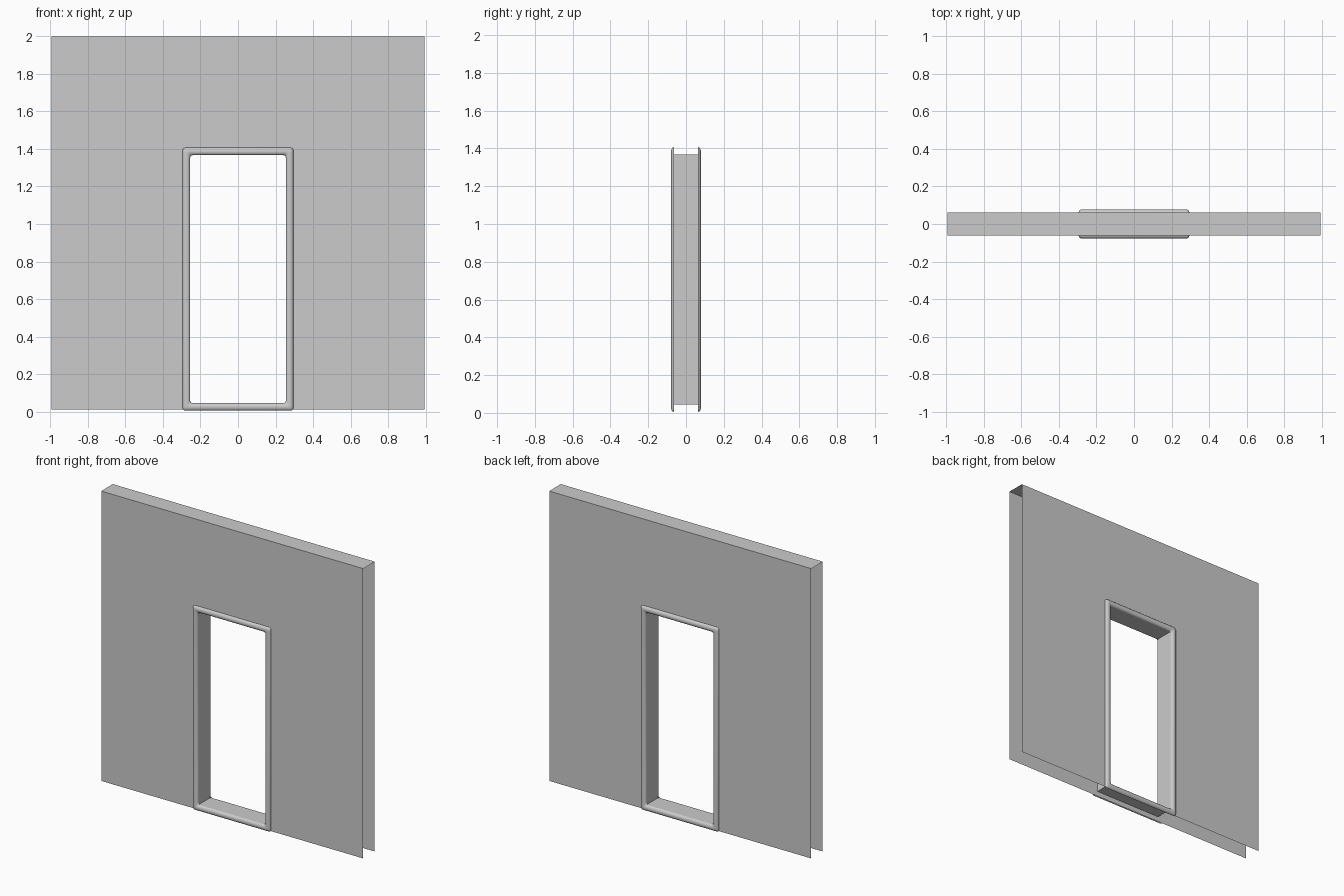
import bpy
import bmesh
from math import sin, cos, pi

cube = bpy.data.objects.get("Cube")
if cube:
    bpy.data.objects.remove(cube)

WALL_X, WALL_Y, WALL_BOTTOM, WALL_TOP = 0.995, 0.0625, 0.01, 2.0
DOOR_X, DOOR_BOTTOM, DOOR_TOP = 0.255, 0.045, 1.367
TRIM_WIDTH, TRIM_DEPTH, CORNER = 0.04, 0.016, 0.014

grey = bpy.data.materials.new("plaster grey")
grey.use_nodes = True
colour = (0.6, 0.6, 0.6, 1)
grey.diffuse_color = colour
grey.node_tree.nodes["Principled BSDF"].inputs["Base Color"].default_value = colour


def make_object(name, bm):
    bmesh.ops.remove_doubles(bm, verts=bm.verts, dist=0.0001)
    mesh = bpy.data.meshes.new(name)
    bm.to_mesh(mesh)
    bm.free()
    mesh.materials.append(grey)
    obj = bpy.data.objects.new(name, mesh)
    bpy.context.collection.objects.link(obj)
    return obj


def quad(bm, *points):
    return bm.faces.new([bm.verts.new(p) for p in points])


# Hollow wall: two thin sheets with a doorway, joined only along the top
bm = bmesh.new()
xs = (-WALL_X, -DOOR_X, DOOR_X, WALL_X)
zs = (WALL_BOTTOM, DOOR_BOTTOM, DOOR_TOP, WALL_TOP)
for side in (-1, 1):
    y = side * WALL_Y
    for i in range(3):
        for k in range(3):
            if (i, k) == (1, 1):
                continue
            a, b = xs[i:i + 2][::-side]
            quad(bm, (a, y, zs[k]), (b, y, zs[k]), (b, y, zs[k + 1]), (a, y, zs[k + 1]))
for a, b in zip(xs, xs[1:]):
    quad(bm, (a, -WALL_Y, WALL_TOP), (b, -WALL_Y, WALL_TOP),
         (b, WALL_Y, WALL_TOP), (a, WALL_Y, WALL_TOP))
make_object("wall_shell", bm)

# Lining of the doorway, facing into the opening
bm = bmesh.new()
corners = [(-DOOR_X, DOOR_BOTTOM), (DOOR_X, DOOR_BOTTOM),
           (DOOR_X, DOOR_TOP), (-DOOR_X, DOOR_TOP)]
for i, (ax, az) in enumerate(corners):
    bx, bz = corners[(i + 1) % 4]
    quad(bm, (ax, -WALL_Y, az), (bx, -WALL_Y, bz), (bx, WALL_Y, bz), (ax, WALL_Y, az))
make_object("doorway_lining", bm)


def rounded_loop(bm, offset, y, steps=4):
    """Ring of vertices around the doorway, grown outward by offset."""
    half = DOOR_X + offset - CORNER
    low, high = DOOR_BOTTOM - offset + CORNER, DOOR_TOP + offset - CORNER
    centres = [(half, high), (-half, high), (-half, low), (half, low)]
    ring = []
    for c, (cx, cz) in enumerate(centres):
        for s in range(steps + 1):
            a = (c + s / steps) * pi / 2
            ring.append(bm.verts.new((cx + CORNER * cos(a), y, cz + CORNER * sin(a))))
    return ring


# Half-round trim on each face of the wall
for name, side in (("front_trim", -1), ("back_trim", 1)):
    bm = bmesh.new()
    rings = []
    for i in range(9):
        a = pi * i / 8
        rings.append(rounded_loop(bm, TRIM_WIDTH * (1 + cos(a)) / 2,
                                  side * (WALL_Y + TRIM_DEPTH * sin(a))))
    for outer, inner in zip(rings, rings[1:]):
        n = len(outer)
        for i in range(n):
            j = (i + 1) % n
            face = [outer[i], outer[j], inner[j], inner[i]]
            bm.faces.new(face if side > 0 else face[::-1])
    bmesh.ops.recalc_face_normals(bm, faces=bm.faces)
    # Keep the trim facing away from the wall
    if sum(f.normal.y * f.calc_area() for f in bm.faces) * side < 0:
        bmesh.ops.reverse_faces(bm, faces=bm.faces)
    obj = make_object(name, bm)
    for poly in obj.data.polygons:
        poly.use_smooth = True
